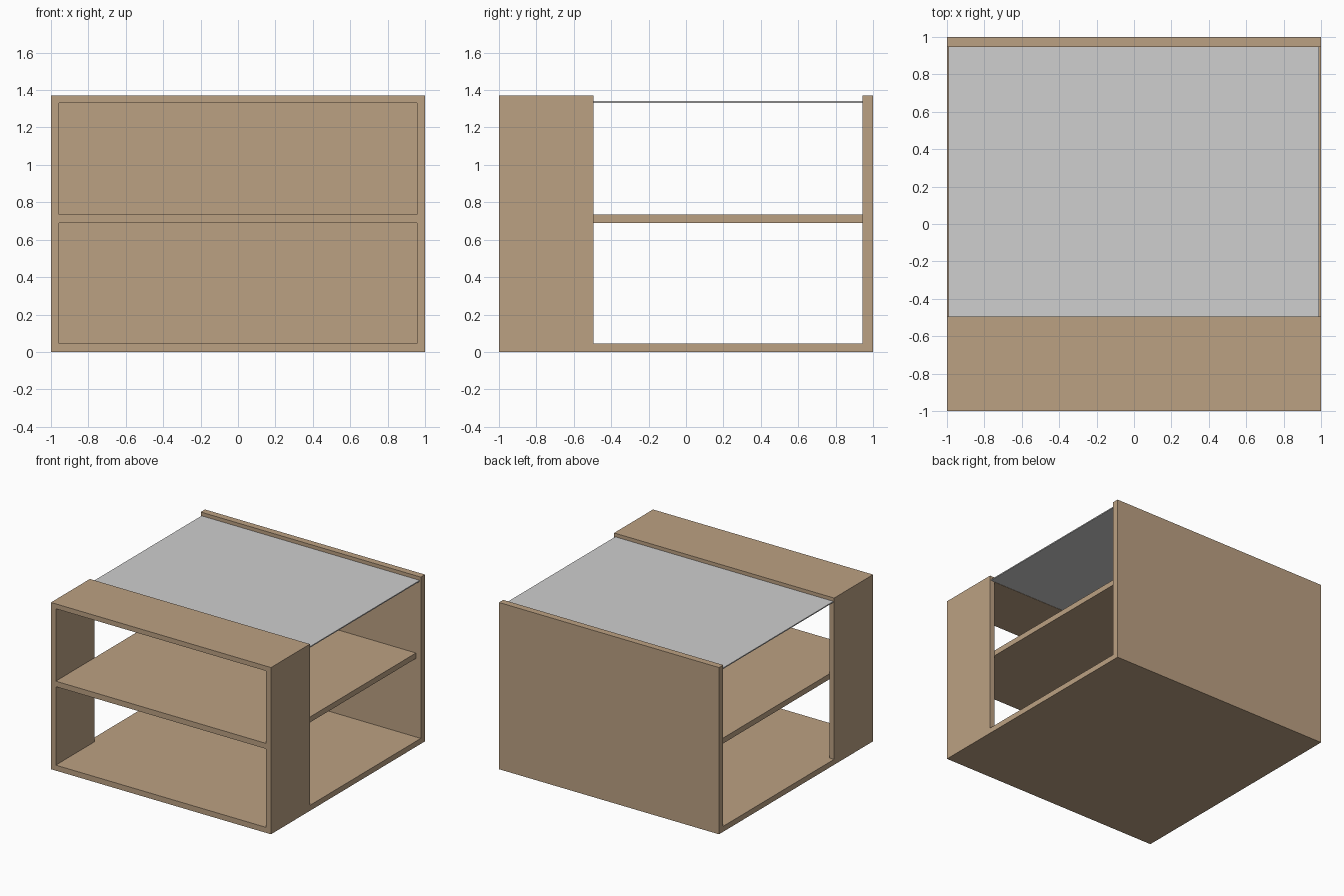
import bpy
import bmesh
from mathutils import Vector

if "Cube" in bpy.data.objects:
    bpy.data.objects.remove(bpy.data.objects["Cube"])


def material(name, colour):
    m = bpy.data.materials.new(name)
    m.diffuse_color = (*colour, 1)
    m.use_nodes = True
    m.node_tree.nodes["Principled BSDF"].inputs["Base Color"].default_value = m.diffuse_color
    return m


def box(name, lo, hi, mat=None):
    """Axis-aligned box between two corners."""
    lo, hi = Vector(lo), Vector(hi)
    bm = bmesh.new()
    bmesh.ops.create_cube(bm, size=1)
    for v in bm.verts:
        v.co = (lo + hi) / 2 + v.co * (hi - lo)
    mesh = bpy.data.meshes.new(name)
    bm.to_mesh(mesh)
    bm.free()
    obj = bpy.data.objects.new(name, mesh)
    bpy.context.collection.objects.link(obj)
    if mat:
        mesh.materials.append(mat)
    return obj


def cut(target, name, lo, hi):
    """Carve a box-shaped opening and remove the cutter."""
    cutter = box(name, lo, hi)
    cutter.hide_render = True
    mod = target.modifiers.new(name, 'BOOLEAN')
    mod.operation = 'DIFFERENCE'
    mod.solver = 'EXACT'
    mod.object = cutter
    bpy.context.view_layer.objects.active = target
    bpy.ops.object.modifier_apply(modifier=mod.name)
    bpy.data.objects.remove(cutter)


wood = material("light_wood", (0.50, 0.355, 0.225))
glass = material("grey_glass", (0.62, 0.62, 0.62))

H = 1.37                     # overall height
INNER = 0.956                # half width between the side panels
FRONT, BACK = -0.495, 0.945  # rear of front frame, inside of back panel

# Wooden body: floor, middle shelf, back panel and front frame
body = box("table_body", (-1, -1, 0), (1, 1, H), wood)
cut(body, "lower_opening", (-INNER, -1.1, 0.045), (INNER, BACK, 0.69))
cut(body, "upper_opening", (-INNER, -1.1, 0.735), (INNER, BACK, 1.33))
cut(body, "top_opening", (-1.1, FRONT, 1.2), (1.1, BACK, 1.5))
cut(body, "right_opening", (INNER, FRONT, 0.045), (1.1, BACK, 1.5))
cut(body, "left_opening", (-1.1, FRONT, 0.045), (-INNER, BACK, 1.5))

# Glass sheet spanning the open part of the top
box("glass_top", (-0.993, FRONT - 0.005, 1.332),
    (0.99, BACK + 0.005, 1.341), glass)
